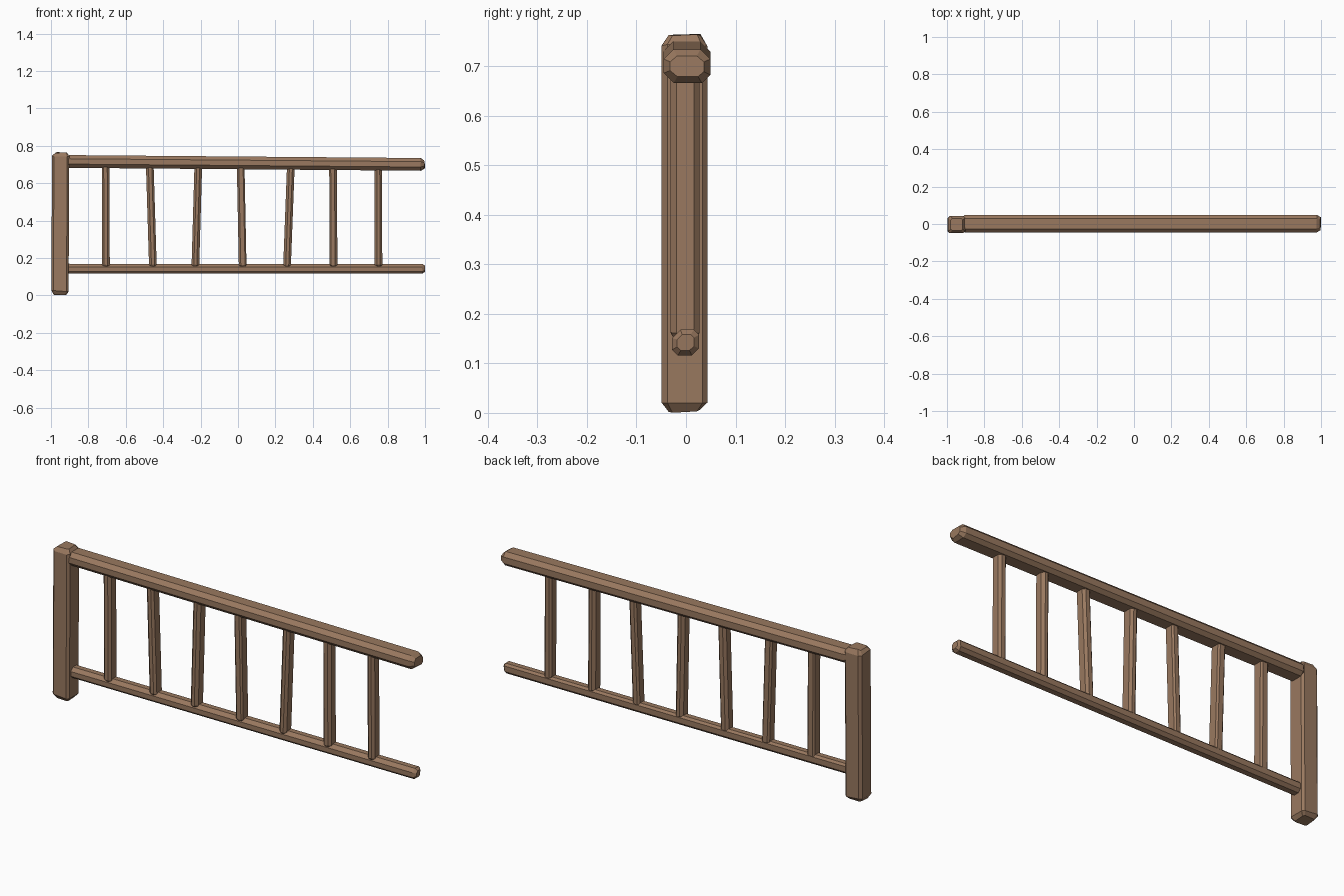
import bpy, bmesh, random
from mathutils import Vector

if "Cube" in bpy.data.objects:
    bpy.data.objects.remove(bpy.data.objects["Cube"])

random.seed(4)
wood = bpy.data.materials.new("wood")
wood.diffuse_color = (0.32, 0.19, 0.115, 1)
wood.use_nodes = True
wood.node_tree.nodes["Principled BSDF"].inputs["Base Color"].default_value = wood.diffuse_color


def beam(name, start, end, width, depth, cut, tip, inset, jitter):
    """Hand-hewn eight-sided beam with tapered ends, from start to end."""
    a, b = Vector(start), Vector(end)
    axis = (b - a).normalized()
    side = Vector((0, 1, 0))          # depth direction
    across = side.cross(axis).normalized()
    length = (b - a).length
    w, d = width / 2, depth / 2
    # uneven chamfer per corner, shared along the beam
    c = [cut * random.uniform(0.7, 1.4) for _ in range(4)]
    profile = [(w, -d + c[0]), (w, d - c[1]), (w - c[1], d), (-w + c[2], d),
               (-w, d - c[2]), (-w, -d + c[3]), (-w + c[3], -d), (w - c[0], -d)]
    bm = bmesh.new()
    rings = []
    for t, k in ((0, inset), (tip, 0), (length - tip, 0), (length, inset)):
        ring = []
        for u, v in profile:
            su, sv = u * (1 - k / w), v * (1 - k / d)
            slip = random.uniform(0, jitter) * (1 if t < length / 2 else -1)
            ring.append(bm.verts.new(a + axis * (t + slip) + across * su + side * sv))
        rings.append(ring)
    for r, s in zip(rings, rings[1:]):
        for i in range(8):
            j = (i + 1) % 8
            bm.faces.new((r[i], r[j], s[j], s[i]))
    bm.faces.new(rings[0])
    bm.faces.new(rings[-1])
    bmesh.ops.recalc_face_normals(bm, faces=bm.faces)
    mesh = bpy.data.meshes.new(name)
    bm.to_mesh(mesh)
    bm.free()
    mesh.materials.append(wood)
    obj = bpy.data.objects.new(name, mesh)
    bpy.context.collection.objects.link(obj)
    return obj


# End post
beam("post", (-0.952, -0.003, 0.0), (-0.948, -0.003, 0.766),
     0.092, 0.092, 0.013, 0.019, 0.014, 0.008)

# Handrail, sagging slightly to the right, and lower rail
beam("top_rail", (-0.925, 0.002, 0.716), (1.0, 0.002, 0.700),
     0.068, 0.094, 0.015, 0.02, 0.013, 0.008)
beam("bottom_rail", (-0.95, -0.001, 0.143), (1.0, -0.001, 0.142),
     0.052, 0.054, 0.014, 0.012, 0.010, 0.005)

# Balusters: bottom x, top x
for i, (x0, x1) in enumerate([(-0.706, -0.708), (-0.455, -0.472), (-0.228, -0.212),
                              (0.025, 0.014), (0.262, 0.283), (0.511, 0.508),
                              (0.751, 0.749)]):
    beam(f"baluster_{i + 1}", (x0, -0.002, 0.153), (x1, -0.002, 0.705),
         0.041, 0.058, 0.010, 0.008, 0.005, 0.004)
